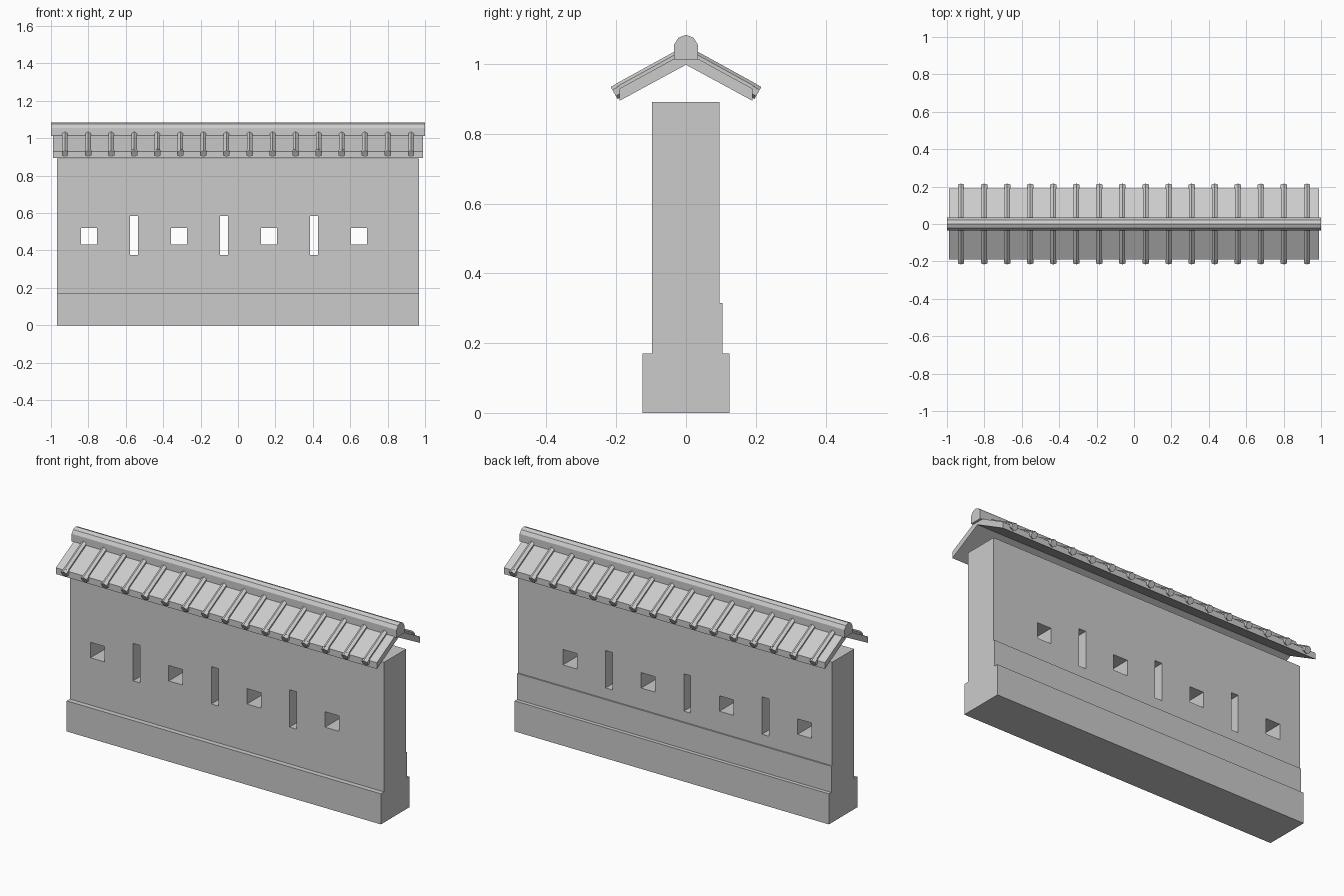
import bpy
import bmesh
import math
from mathutils import Matrix, Vector

cube = bpy.data.objects.get("Cube")
if cube:
    bpy.data.objects.remove(cube, do_unlink=True)

GREY = 0.6
stone = bpy.data.materials.new("grey stone")
stone.diffuse_color = (GREY, GREY, GREY, 1)
stone.use_nodes = True
stone.node_tree.nodes["Principled BSDF"].inputs["Base Color"].default_value = (GREY, GREY, GREY, 1)


def make_object(name, bm):
    bmesh.ops.recalc_face_normals(bm, faces=bm.faces)
    mesh = bpy.data.meshes.new(name)
    bm.to_mesh(mesh)
    bm.free()
    mesh.materials.append(stone)
    obj = bpy.data.objects.new(name, mesh)
    bpy.context.collection.objects.link(obj)
    return obj


def extrude_profile(name, points, half_length):
    """Sweep a (y, z) outline along x."""
    bm = bmesh.new()
    face = bm.faces.new([bm.verts.new((-half_length, y, z)) for y, z in points])
    new = bmesh.ops.extrude_face_region(bm, geom=[face])["geom"]
    verts = [v for v in new if isinstance(v, bmesh.types.BMVert)]
    bmesh.ops.translate(bm, verts=verts, vec=(2 * half_length, 0, 0))
    return make_object(name, bm)


def mirrored(points):
    """Complete an outline from its +y half, keeping centre points single."""
    return points + [(-y, z) for y, z in reversed(points) if y > 0]


def add_box(bm, centre, size):
    matrix = Matrix.Translation(centre) @ Matrix.Diagonal((*size, 1))
    bmesh.ops.create_cube(bm, size=1, matrix=matrix)


def add_rod(bm, start, end, radius):
    """Six-sided rod with its corners pointing sideways along x."""
    axis = (end - start).normalized()
    side = Vector((1, 0, 0))
    turn = Matrix((side, axis.cross(side), axis)).transposed().to_4x4()
    bmesh.ops.create_cone(bm, cap_ends=True, segments=6, radius1=radius, radius2=radius,
                          depth=(end - start).length,
                          matrix=Matrix.Translation((start + end) / 2) @ turn)


# Wall with a plinth, and a low extra step on the back
wall = extrude_profile("wall", [
    (-0.125, 0), (0.125, 0), (0.125, 0.17), (0.104, 0.17), (0.104, 0.315),
    (0.096, 0.315), (0.096, 0.891), (-0.097, 0.891), (-0.097, 0.17), (-0.125, 0.17)], 0.967)

# Openings through the wall: square ports alternating with tall slits
bm = bmesh.new()
SPACING = 0.2407
for i in range(7):
    x = -0.797 + i * SPACING
    if i % 2 == 0:
        add_box(bm, (x, 0, 0.476), (0.086, 0.5, 0.086))
    else:
        add_box(bm, (x, 0, 0.479), (0.043, 0.5, 0.208))
cutter = make_object("opening_cutter", bm)
cutter.hide_render = True
cutter.hide_set(True)
cut = wall.modifiers.new("openings", 'BOOLEAN')
cut.operation = 'DIFFERENCE'
cut.solver = 'EXACT'
cut.object = cutter
bpy.context.view_layer.objects.active = wall
bpy.ops.object.modifier_apply(modifier=cut.name)
bpy.data.objects.remove(cutter, do_unlink=True)

# Gabled roof slab
extrude_profile("roof_slab", [
    (0, 0.998), (0.19, 0.895), (0.19, 0.93), (0, 1.034),
    (-0.19, 0.93), (-0.19, 0.895)], 0.988)

# Rounded ridge cap
extrude_profile("ridge_cap", mirrored([
    (0.034, 1.013), (0.034, 1.056), (0.022, 1.075), (0, 1.084)]), 1.0)

# Tile ribs with thicker end caps on both slopes
ribs, caps = bmesh.new(), bmesh.new()
COUNT = 16
for i in range(COUNT):
    x = -0.925 + i * 1.85 / (COUNT - 1)
    for s in (-1, 1):
        add_rod(ribs, Vector((x, s * 0.012, 1.028)), Vector((x, s * 0.192, 0.929)), 0.017)
        add_rod(caps, Vector((x, s * 0.187, 0.928)), Vector((x, s * 0.206, 0.917)), 0.02)
make_object("tile_ribs", ribs)
make_object("tile_end_caps", caps)
